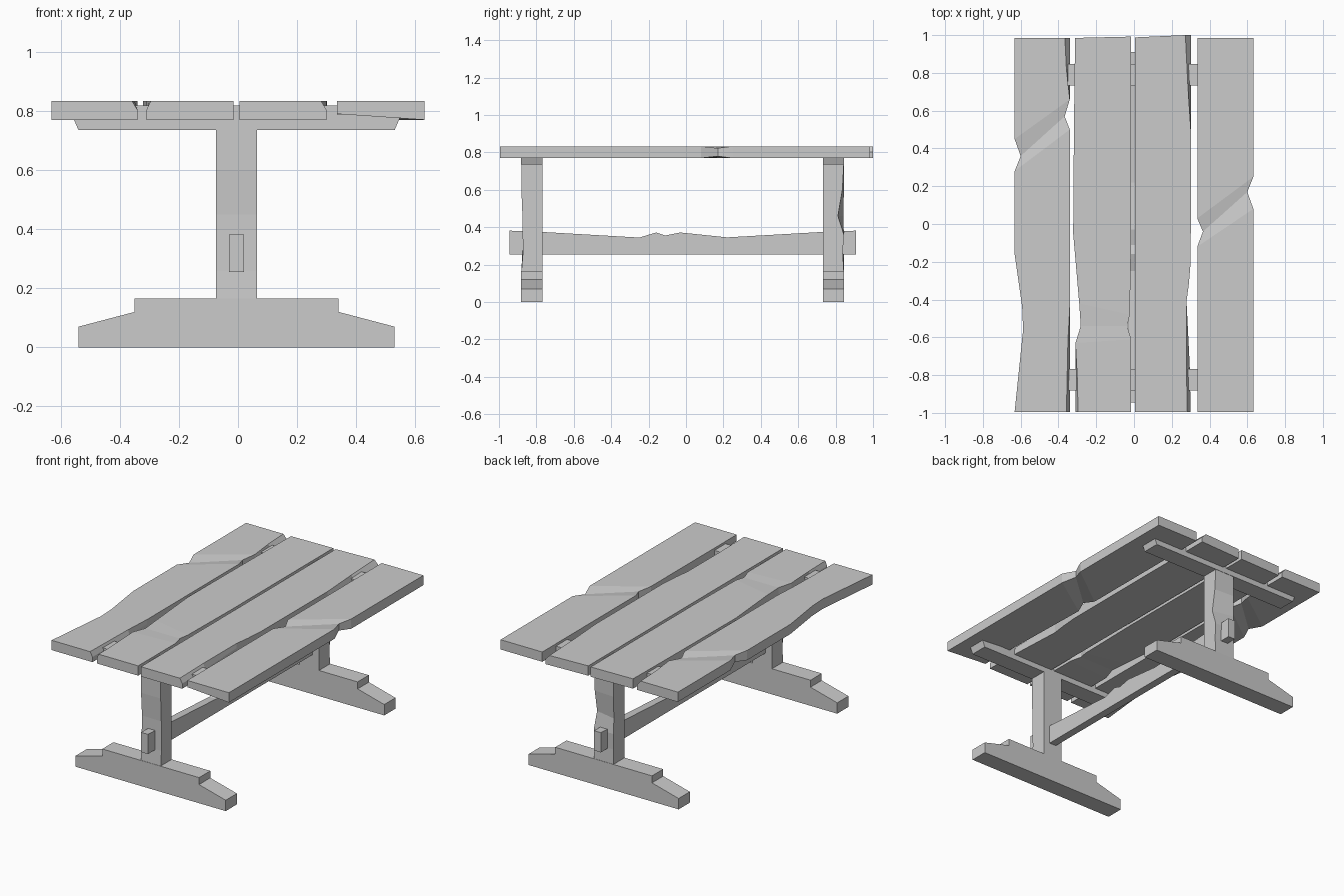
import bpy, bmesh

Z0, ZM, Z1 = 0.77, 0.803, 0.833   # plank underside, chamfer start, top


def loft(name, rings):
    """Closed solid through equally sized rings of points."""
    bm = bmesh.new()
    vs = [[bm.verts.new(p) for p in r] for r in rings]
    n = len(vs[0])
    for a, b in zip(vs, vs[1:]):
        for i in range(n):
            j = (i + 1) % n
            bm.faces.new((a[i], a[j], b[j], b[i]))
    bm.faces.new(vs[0])
    bm.faces.new(vs[-1])
    bmesh.ops.recalc_face_normals(bm, faces=bm.faces)
    me = bpy.data.meshes.new(name)
    bm.to_mesh(me)
    bm.free()
    ob = bpy.data.objects.new(name, me)
    bpy.context.collection.objects.link(ob)
    return ob


def plank(name, stations, lift=0.0):
    """Stations: left y, left x, right y, right x, left chamfer, right chamfer, groove depth."""
    rings = []
    for k, (yl, xl, yr, xr, cl, cr, d) in enumerate(stations):
        up = lift if k == 0 else 0
        rings.append([(xl, yl, Z0 + d + up), (xr, yr, Z0 + d), (xr, yr, ZM),
                      (xr - cr, yr, Z1 - d), (xl + cl, yl, Z1 - d), (xl, yl, ZM)])
    loft(name, rings)


# Weathered tabletop planks
plank("plank_outer_left", [
    (-.995, -.632, -.995, -.34, 0, .018, 0),
    (-.56, -.587, -.62, -.34, 0, .010, 0),
    (-.44, -.592, -.44, -.34, 0, 0, 0),
    (-.16, -.632, -.1, -.34, 0, 0, 0),
    (.28, -.632, .50, -.34, 0, 0, 0),
    (.36, -.600, .57, -.367, 0, 0, .010),
    (.45, -.632, .66, -.34, 0, 0, 0),
    (.82, -.632, .82, -.34, 0, .018, 0),
    (.985, -.632, .985, -.34, 0, .026, 0)])
plank("plank_inner_left", [
    (-.995, -.31, -.995, -.015, .014, 0, 0),
    (-.82, -.31, -.82, -.015, .010, 0, 0),
    (-.63, -.31, -.61, -.015, 0, 0, 0),
    (-.54, -.282, -.54, -.036, 0, 0, .003),
    (-.42, -.29, -.48, -.022, 0, 0, 0),
    (-.05, -.322, -.05, -.015, 0, 0, 0),
    (.5, -.318, .5, -.015, 0, 0, 0),
    (.985, -.312, .992, -.015, 0, 0, 0)])
plank("plank_inner_right", [
    (-.995, .005, -.995, .30, 0, .018, 0),
    (-.75, .005, -.75, .295, 0, .018, 0),
    (-.41, .005, -.41, .278, 0, 0, 0),
    (-.32, .005, -.32, .29, 0, 0, 0),
    (-.2, .005, -.2, .30, 0, 0, 0),
    (.48, .005, .48, .302, 0, 0, 0),
    (.75, .005, .75, .302, 0, .018, 0),
    (.988, .005, 1.0, .302, 0, .03, 0)])
plank("plank_outer_right", [
    (-.995, .335, -.995, .632, 0, 0, 0),
    (-.12, .335, .08, .632, 0, 0, 0),
    (-.04, .365, .17, .600, 0, 0, .010),
    (.03, .335, .25, .632, 0, 0, 0),
    (.985, .335, .985, .632, 0, 0, 0)], lift=.02)


def extrude_y(name, profile, y0, y1):
    loft(name, [[(x, y, z) for x, z in profile] for y in (y0, y1)])


FOOT = [(-.54, 0), (.53, 0), (.53, .07), (.34, .12), (.34, .165),
        (-.35, .165), (-.35, .12), (-.54, .07)]
BEAM = [(-.54, .735), (.53, .735), (.547, .775), (.547, .818),
        (-.557, .818), (-.557, .775)]

# Trestle feet and top cross beams
for side, y0, y1 in (("front", -.882, -.768), ("back", .732, .846)):
    extrude_y(side + "_foot", FOOT, y0, y1)
    extrude_y(side + "_cross_beam", BEAM, y0, y1)

# Posts with worn outer corners: height, outer y at left corner, outer y at right corner
XL, XR = -.075, .065
POSTS = {
    "front_post": (-.768, [(.16, -.880, -.880), (.26, -.876, -.872), (.45, -.870, -.874),
                           (.60, -.880, -.880), (.74, -.880, -.880)]),
    "back_post": (.732, [(.16, .844, .844), (.26, .844, .838), (.36, .844, .844),
                         (.46, .842, .812), (.60, .844, .836), (.74, .844, .844)]),
}
for name, (yi, rows) in POSTS.items():
    loft(name, [[(XL, yi, z), (XR, yi, z), (XR, r, z), (XL, l, z)] for z, l, r in rows])

# Long stretcher with a worn top edge, tenons poking through the posts
edge = [(-.945, .382), (-.77, .375), (-.25, .345), (-.16, .372), (-.11, .356),
        (-.03, .372), (.22, .346), (.73, .375), (.91, .382)]
loft("stretcher", [[(-.03, y, .255), (.02, y, .255), (.02, y, z), (-.03, y, z)]
                   for y, z in edge])
